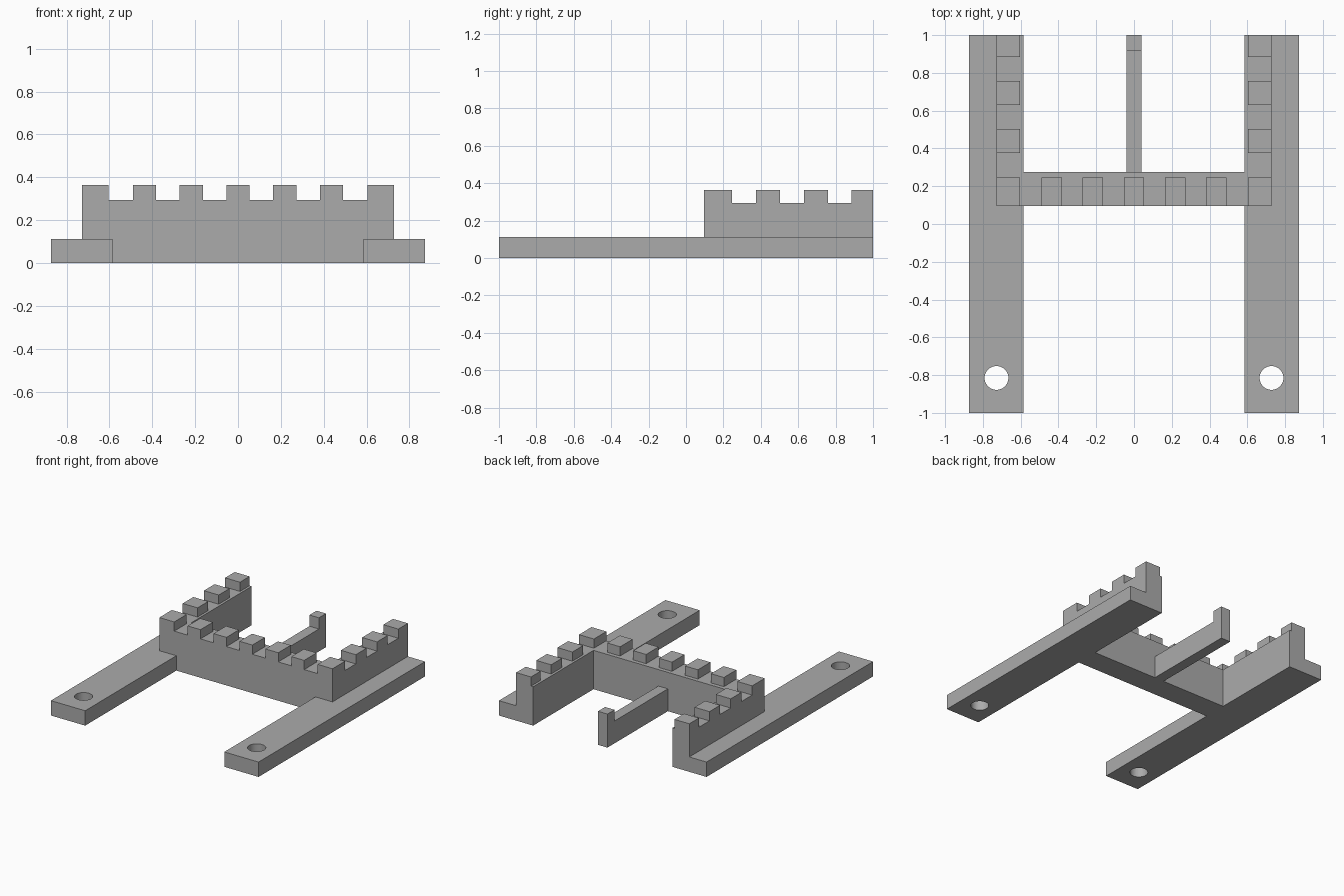
import bpy
import bmesh
from mathutils import Matrix, Vector

cube = bpy.data.objects.get("Cube")
if cube:
    bpy.data.objects.remove(cube, do_unlink=True)

# Single plain grey material
grey = bpy.data.materials.new("plain grey")
grey.use_nodes = True
colour = (0.41, 0.41, 0.41, 1)
grey.diffuse_color = colour
grey.node_tree.nodes["Principled BSDF"].inputs["Base Color"].default_value = colour

# Shared dimensions
RAIL_IN, RAIL_OUT, RAIL_TOP = 0.585, 0.873, 0.113
WALL_FRONT, WALL_BACK, WALL_TOP = 0.095, 0.275, 0.295
WALL_OUT, MERLON_IN, MERLON_TOP = 0.728, 0.603, 0.365
ARM_HALF, ARM_TOP, POST_TOP = 0.04, 0.17, 0.255


def add_object(name, bm):
    mesh = bpy.data.meshes.new(name)
    bm.to_mesh(mesh)
    bm.free()
    mesh.materials.append(grey)
    obj = bpy.data.objects.new(name, mesh)
    bpy.context.collection.objects.link(obj)
    return obj


def box(name, low, high):
    low, high = Vector(low), Vector(high)
    bm = bmesh.new()
    bmesh.ops.create_cube(bm, size=1, matrix=Matrix.Translation((low + high) / 2)
                          @ Matrix.Diagonal((*(high - low), 1)))
    return add_object(name, bm)


def side_box(name, side, x, y, z):
    """Box on one side of the model, with x measured outwards."""
    xs = sorted((side * x[0], side * x[1]))
    return box(name, (xs[0], y[0], z[0]), (xs[1], y[1], z[1]))


for side, label in ((1, "left"), (-1, "right")):
    # Base rail with a round through hole near the front
    rail = side_box(label + "_rail", side, (RAIL_IN, RAIL_OUT), (-1, 1), (0, RAIL_TOP))
    bm = bmesh.new()
    bmesh.ops.create_cone(bm, cap_ends=True, segments=48, radius1=0.063, radius2=0.063,
                          depth=0.5, matrix=Matrix.Translation((side * 0.728, -0.815, 0.05)))
    cutter = add_object(label + "_hole_cutter", bm)
    cutter.hide_render = True
    cutter.hide_viewport = True
    cut = rail.modifiers.new("hole", "BOOLEAN")
    cut.operation = "DIFFERENCE"
    cut.solver = "EXACT"
    cut.object = cutter

    # Side wall and its raised blocks
    side_box(label + "_wall", side, (RAIL_IN, WALL_OUT), (WALL_FRONT, 1), (RAIL_TOP, WALL_TOP))
    for i, span in enumerate(((WALL_FRONT, 0.245), (0.375, 0.503), (0.63, 0.758), (0.885, 1))):
        side_box(f"{label}_battlement_{i + 1}", side, (MERLON_IN, WALL_OUT), span,
                 (WALL_TOP, MERLON_TOP))

# Cross wall between the rails, with evenly spaced blocks
box("cross_wall", (-RAIL_IN, WALL_FRONT, 0), (RAIL_IN, WALL_BACK, WALL_TOP))
for i in range(-2, 3):
    x = i * 0.218
    box(f"cross_battlement_{i + 3}", (x - 0.054, WALL_FRONT, WALL_TOP),
        (x + 0.054, 0.245, MERLON_TOP))

# Central arm with an upright tip, extruded from its side profile
profile = ((WALL_BACK, 0), (1, 0), (1, POST_TOP), (0.915, POST_TOP),
           (0.915, ARM_TOP), (WALL_BACK, ARM_TOP))
bm = bmesh.new()
face = bm.faces.new([bm.verts.new((-ARM_HALF, y, z)) for y, z in profile])
extruded = bmesh.ops.extrude_face_region(bm, geom=[face])["geom"]
bmesh.ops.translate(bm, vec=(2 * ARM_HALF, 0, 0),
                    verts=[v for v in extruded if isinstance(v, bmesh.types.BMVert)])
bmesh.ops.recalc_face_normals(bm, faces=bm.faces)
add_object("central_arm", bm)
